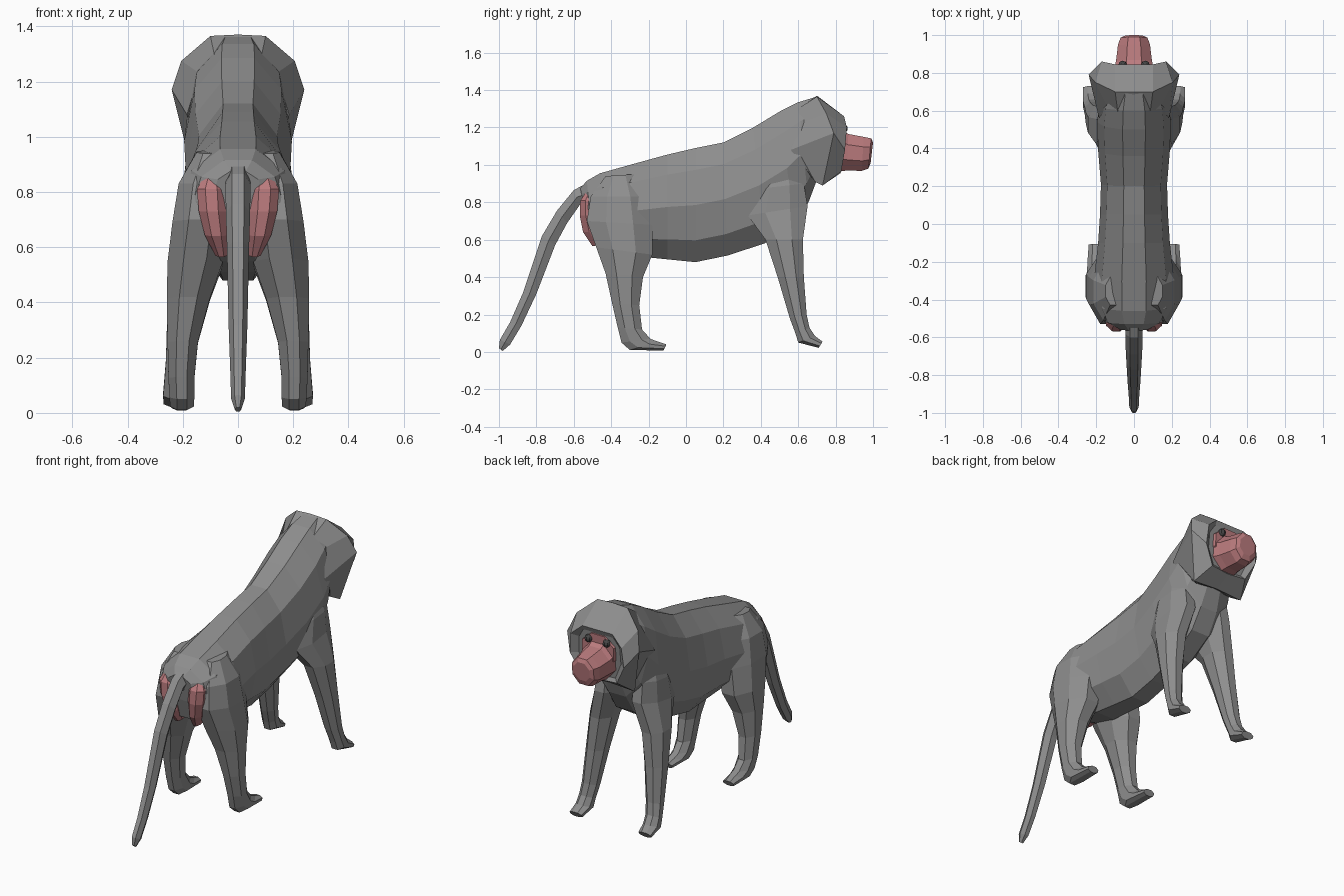
import bpy, bmesh, math


def material(name, rgb):
    m = bpy.data.materials.new(name)
    m.diffuse_color = (*rgb, 1)
    return m


FUR = material("dark_fur", (0.27, 0.27, 0.27))
RED = material("bare_skin", (0.50, 0.20, 0.21))
DARK = material("eye_dark", (0.06, 0.06, 0.06))


def skin(name, rings, mat=FUR):
    """Bridge equal-length rings of points and cap both ends."""
    bm = bmesh.new()
    vs = [[bm.verts.new(p) for p in r] for r in rings]
    n = len(vs[0])
    for a, b in zip(vs, vs[1:]):
        for i in range(n):
            j = (i + 1) % n
            bm.faces.new((a[i], a[j], b[j], b[i]))
    bm.faces.new(vs[0])
    bm.faces.new(vs[-1])
    bmesh.ops.recalc_face_normals(bm, faces=bm.faces)
    me = bpy.data.meshes.new(name)
    bm.to_mesh(me)
    bm.free()
    ob = bpy.data.objects.new(name, me)
    bpy.context.collection.objects.link(ob)
    me.materials.append(mat)
    return ob


def loft(name, rows, n=8, side=1, mat=FUR):
    """Row: (y, z) of one edge, (y, z) of the opposite edge, half width, centre x."""
    angles = [math.tau * (i + 0.5) / n for i in range(n)]
    kc = max(math.cos(a) for a in angles)
    ks = max(math.sin(a) for a in angles)
    rings = []
    for y1, z1, y2, z2, w, x in rows:
        rings.append([(side * (x + w * math.sin(a) / ks),
                       (y1 + y2) / 2 + (y1 - y2) / 2 * math.cos(a) / kc,
                       (z1 + z2) / 2 + (z1 - z2) / 2 * math.cos(a) / kc)
                      for a in angles])
    return skin(name, rings, mat)


# Torso, rump to neck (back edge, belly edge)
body = loft("body", [
    (-.565, .875, -.535, .72, .09, 0), (-.53, .915, -.50, .60, .165, 0),
    (-.46, .955, -.40, .55, .208, 0), (-.30, 1.0, -.25, .51, .21, 0),
    (-.10, 1.055, -.10, .495, .19, 0), (.05, 1.09, .05, .48, .18, 0),
    (.20, 1.12, .22, .515, .175, 0), (.36, 1.20, .42, .58, .19, 0),
    (.50, 1.285, .58, .68, .195, 0), (.60, 1.335, .655, .80, .185, 0),
    (.69, 1.362, .70, .92, .15, 0)], n=10)

# Maned head: back, widest and front outlines, then the sunken face (right half, mirrored)
outlines = [
    [(0, .55, 1.27), (.08, .55, 1.27), (.14, .62, 1.23), (.185, .56, 1.08),
     (.13, .69, .91), (0, .68, .93)],
    [(0, .70, 1.37), (.10, .70, 1.365), (.205, .75, 1.275), (.24, .79, 1.17),
     (.17, .73, .89), (0, .73, .90)],
    [(0, .845, 1.26), (.10, .845, 1.26), (.17, .86, 1.20), (.18, .85, 1.08),
     (.12, .83, .965), (0, .825, .955)],
    [(0, .835, 1.235), (.10, .835, 1.235), (.135, .825, 1.18), (.14, .82, 1.08),
     (.10, .815, .985), (0, .81, .975)]]
head = skin("head", [h + [(-x, y, z) for x, y, z in h[-2:0:-1]] for h in outlines])

# Limbs (front edge, rear edge, from the top down)
hind_rows = [
    (-.28, .95, -.43, .94, .04, .11), (-.21, .83, -.51, .83, .09, .125),
    (-.18, .68, -.53, .70, .10, .137),
    (-.18, .52, -.48, .56, .10, .155), (-.23, .40, -.43, .42, .078, .18),
    (-.25, .25, -.395, .26, .055, .20), (-.235, .12, -.365, .13, .047, .205),
    (-.19, .07, -.345, .05, .045, .203), (-.15, .055, -.30, .01, .043, .203),
    (-.105, .04, -.12, .008, .035, .205)]
front_rows = [
    (.58, 1.0, .43, .98, .04, .12), (.63, .90, .37, .87, .07, .122),
    (.65, .78, .33, .73, .075, .125),
    (.625, .60, .425, .60, .072, .172), (.63, .40, .49, .40, .06, .195),
    (.645, .20, .555, .18, .048, .213), (.66, .13, .585, .10, .045, .222),
    (.69, .085, .60, .05, .046, .225), (.73, .055, .71, .022, .04, .23)]
parts = [head]
for side, label in ((1, "right"), (-1, "left")):
    parts.append(loft(f"hind_leg_{label}", hind_rows, side=side))
    parts.append(loft(f"front_leg_{label}", front_rows, side=side))

# Tail (upper edge, lower edge)
parts.append(loft("tail", [
    (-.48, .93, -.48, .80, .045, 0), (-.60, .865, -.565, .79, .045, 0),
    (-.69, .755, -.635, .69, .044, 0), (-.77, .62, -.70, .57, .04, 0),
    (-.87, .32, -.80, .31, .034, 0), (-.94, .16, -.88, .14, .028, 0),
    (-.995, .065, -.94, .04, .025, 0), (-1.0, .02, -.98, .005, .012, 0)], n=6))

# Fuse the grey parts into one skin
bpy.context.view_layer.objects.active = body
for p in parts:
    mod = body.modifiers.new("join", "BOOLEAN")
    mod.operation, mod.solver, mod.object = "UNION", "EXACT", p
    bpy.ops.object.modifier_apply(modifier=mod.name)
    bpy.data.objects.remove(p)

# Face: eye mask and muzzle (upper edge, lower edge)
loft("face_mask", [(.79, 1.235, .79, 1.04, .115, 0),
                   (.843, 1.23, .84, 1.04, .105, 0)], mat=RED)
loft("muzzle", [(.81, 1.20, .82, .965, .105, 0), (.868, 1.165, .86, .97, .095, 0),
                (.95, 1.15, .94, .968, .085, 0), (.99, 1.142, .975, .98, .072, 0),
                (1.0, 1.12, .987, 1.01, .052, 0)], mat=RED)

# Rump pads and eyes
pad_rows = [
    (-.535, .855, -.48, .85, .03, .095), (-.565, .81, -.47, .81, .052, .097),
    (-.568, .73, -.46, .73, .05, .092),
    (-.55, .64, -.44, .65, .042, .078), (-.50, .565, -.42, .58, .022, .06)]
for side, label in ((1, "right"), (-1, "left")):
    loft(f"rump_pad_{label}", pad_rows, side=side, mat=RED)
    bpy.ops.mesh.primitive_uv_sphere_add(segments=8, ring_count=6, radius=.023,
                                         location=(side * .06, .842, 1.195))
    eye = bpy.context.object
    eye.name = f"eye_{label}"
    eye.data.materials.append(DARK)
